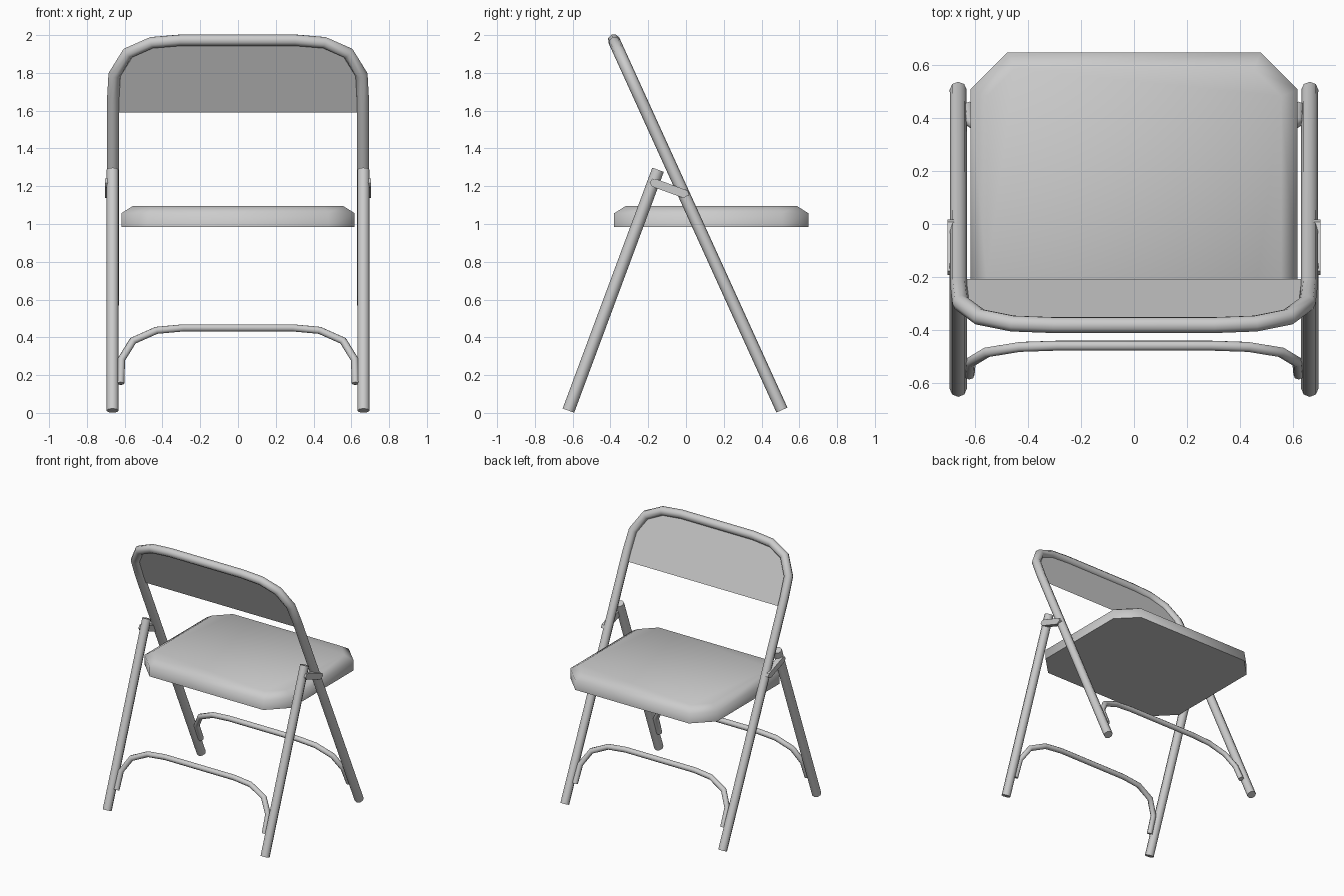
import bpy, bmesh, math
from mathutils import Vector

if "Cube" in bpy.data.objects:
    bpy.data.objects.remove(bpy.data.objects["Cube"])


def finish(name, bm, angle=60):
    bmesh.ops.recalc_face_normals(bm, faces=bm.faces)
    me = bpy.data.meshes.new(name)
    bm.to_mesh(me)
    bm.free()
    ob = bpy.data.objects.new(name, me)
    bpy.context.collection.objects.link(ob)
    bpy.ops.object.select_all(action='DESELECT')
    ob.select_set(True)
    bpy.context.view_layer.objects.active = ob
    if angle:
        bpy.ops.object.shade_smooth_by_angle(angle=math.radians(angle))
    return ob


def loft(bm, rings):
    vs = [[bm.verts.new(p) for p in r] for r in rings]
    n = len(vs[0])
    for a, b in zip(vs, vs[1:]):
        for i in range(n):
            j = (i + 1) % n
            bm.faces.new((a[i], a[j], b[j], b[i]))
    bm.faces.new(vs[0][::-1])
    bm.faces.new(vs[-1])


def tube(name, pts, normal, r, sides=8):
    """Mitred tube along a planar path."""
    pts = [Vector(p) for p in pts]
    n = Vector(normal).normalized()
    rings = []
    for i, p in enumerate(pts):
        d1 = (p - pts[max(i - 1, 0)]).normalized() if i else (pts[1] - p).normalized()
        d2 = (pts[i + 1] - p).normalized() if i < len(pts) - 1 else d1
        t = (d1 + d2).normalized()
        side = n.cross(t) / t.dot(d1)
        rings.append([p + r * (math.cos(a) * side + math.sin(a) * n)
                      for a in (2 * math.pi * k / sides for k in range(sides))])
    bm = bmesh.new()
    loft(bm, rings)
    return finish(name, bm)


def mirrored(half):
    return half + [(-x, z) for x, z in reversed(half)]


# Side-view lines (y, z) of the two leaning planes
FRAME = ((0.508, 0.015), (-0.382, 1.973))
LEG = ((-0.6225, 0.012), (-0.148, 1.287))


def on_plane(line, xz):
    (y0, z0), (y1, z1) = line
    return [(x, y0 + (y1 - y0) * (z - z0) / (z1 - z0), z) for x, z in xz]


def plane_normal(line):
    (y0, z0), (y1, z1) = line
    return (0, z1 - z0, y0 - y1)


# Main bent frame: +y legs and backrest hoop
arch = [(0.662, 1.65), (0.654, 1.79), (0.583, 1.905), (0.458, 1.96), (0.303, 1.973)]
tube("main_frame", on_plane(FRAME, mirrored([(0.664, 0.015)] + arch)),
     plane_normal(FRAME), 0.032)

# Backrest sheet filling the hoop
bm = bmesh.new()
panel = mirrored([(0.66, 1.59)] + arch)
bm.faces.new([bm.verts.new(p) for p in on_plane(FRAME, panel)])
finish("backrest_panel", bm, 0)

# Separate legs and their folding links
for s, label in ((1, "right"), (-1, "left")):
    tube("leg_" + label, on_plane(LEG, [(s * 0.664, LEG[0][1]), (s * 0.664, LEG[1][1])]),
         plane_normal(LEG), 0.0325)
    bm = bmesh.new()
    outline = [(-0.192, 1.218), (-0.178, 1.240), (-0.155, 1.237),
               (0.008, 1.177), (0.017, 1.155), (-0.012, 1.137), (-0.18, 1.198)]
    loft(bm, [[(s * x, y, z) for y, z in outline] for x in (0.665, 0.704)])
    finish("folding_link_" + label, bm, 30)

# Arched crossbars between each pair of legs
bar = mirrored([(0.622, 0.156), (0.618, 0.282), (0.556, 0.382), (0.432, 0.437), (0.29, 0.45)])
for label, line in (("main", FRAME), ("leg", LEG)):
    tube("crossbar_" + label, on_plane(line, bar), plane_normal(line), 0.02)

# Seat with clipped corners and a softened upper rim
def octagon(inset, z):
    x, y, c = 0.618 - inset, 0.514 - inset, 0.14 - inset * 0.586
    return [(px, py + 0.134, z) for px, py in
            ((x, c - y), (x, y - c), (x - c, y), (c - x, y),
             (-x, y - c), (-x, c - y), (c - x, -y), (x - c, -y))]


bm = bmesh.new()
loft(bm, [octagon(0, 0.984), octagon(0, 1.057), octagon(0.062, 1.096)])
finish("seat", bm)
